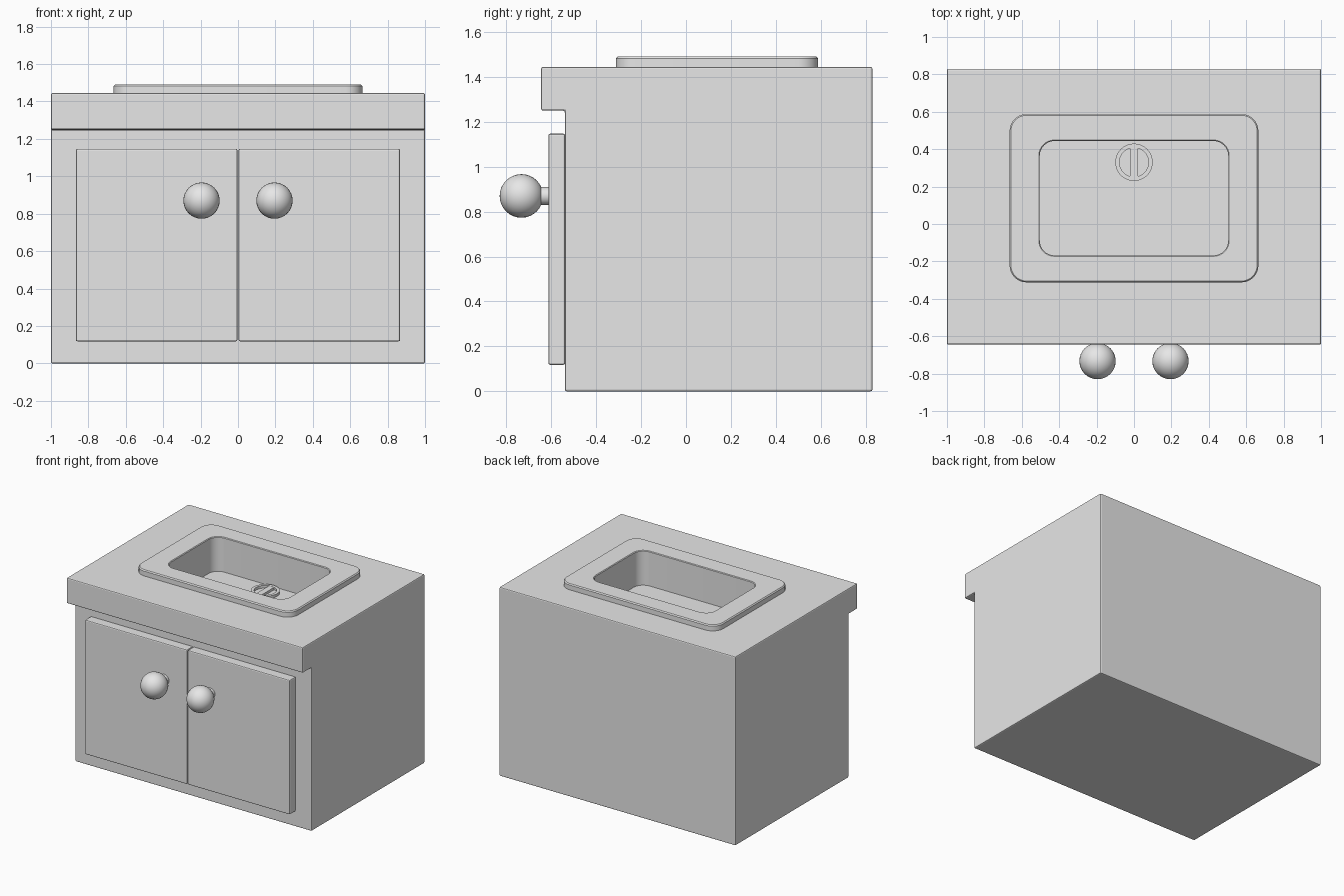
import bpy, bmesh, math
from mathutils import Matrix, Vector

cube = bpy.data.objects.get("Cube")
if cube:
    bpy.data.objects.remove(cube, do_unlink=True)

GREY = (0.8, 0.8, 0.8, 1)
grey = bpy.data.materials.new("plain_grey")
grey.use_nodes = True
grey.diffuse_color = GREY
grey.node_tree.nodes["Principled BSDF"].inputs["Base Color"].default_value = GREY


def finish(name, bm, bevel=0, smooth=True):
    """Turn a bmesh into an object, with optional bevelled edges."""
    bmesh.ops.recalc_face_normals(bm, faces=bm.faces)
    mesh = bpy.data.meshes.new(name)
    bm.to_mesh(mesh)
    bm.free()
    mesh.materials.append(grey)
    ob = bpy.data.objects.new(name, mesh)
    bpy.context.collection.objects.link(ob)
    if bevel:
        mod = ob.modifiers.new("bevel", 'BEVEL')
        mod.width, mod.segments = bevel, 2
        mod.limit_method = 'ANGLE'
    if smooth:
        bpy.ops.object.select_all(action='DESELECT')
        ob.select_set(True)
        bpy.context.view_layer.objects.active = ob
        bpy.ops.object.shade_smooth_by_angle(angle=math.radians(35))
    return ob


def box(name, lo, hi, bevel=0):
    lo, hi = Vector(lo), Vector(hi)
    bm = bmesh.new()
    bmesh.ops.create_cube(bm, size=1)
    bmesh.ops.scale(bm, vec=hi - lo, verts=bm.verts)
    bmesh.ops.translate(bm, vec=(lo + hi) / 2, verts=bm.verts)
    return finish(name, bm, bevel, smooth=False)


def rounded_loop(bm, hx, hy, r, z, cy, steps=8):
    """Ring of vertices around a rounded rectangle."""
    ring = []
    for k, (sx, sy) in enumerate([(1, 1), (-1, 1), (-1, -1), (1, -1)]):
        for i in range(steps + 1):
            a = math.pi / 2 * (k + i / steps)
            ring.append(bm.verts.new((sx * (hx - r) + r * math.cos(a),
                                      cy + sy * (hy - r) + r * math.sin(a), z)))
    return ring


def loft(bm, rings):
    for a, b in zip(rings, rings[1:]):
        n = len(a)
        for i in range(n):
            j = (i + 1) % n
            bm.faces.new((a[i], a[j], b[j], b[i]))


# Cabinet with overhanging counter, extruded from its side profile
profile = [(-0.54, 0), (0.83, 0), (0.83, 1.445), (-0.645, 1.445), (-0.645, 1.25), (-0.54, 1.25)]
bm = bmesh.new()
side = bm.faces.new([bm.verts.new((-1, y, z)) for y, z in profile])
new = bmesh.ops.extrude_face_region(bm, geom=[side])["geom"]
bmesh.ops.translate(bm, vec=(2, 0, 0), verts=[v for v in new if isinstance(v, bmesh.types.BMVert)])
cabinet = finish("cabinet_and_counter", bm, bevel=0.008, smooth=False)

# Hole for the basin
CY = 0.138
FLOOR = 1.225
bm = bmesh.new()
rings = [rounded_loop(bm, 0.52, 0.322, 0.09, z, CY) for z in (FLOOR - 0.015, 1.6)]
loft(bm, rings)
bm.faces.new(rings[0])
bm.faces.new(rings[1])
cutter = finish("basin_cutter", bm, smooth=False)
cutter.hide_render = True
cutter.hide_set(True)
cut = cabinet.modifiers.new("basin_hole", 'BOOLEAN')
cut.object = cutter
cut.operation = 'DIFFERENCE'
cut.solver = 'EXACT'

# Sink: raised rim, straight walls and flat floor in one surface
bm = bmesh.new()
rings = [rounded_loop(bm, hx, hy, r, z, CY) for hx, hy, r, z in [
    (0.665, 0.45, 0.09, 1.44),
    (0.665, 0.45, 0.09, 1.482),
    (0.658, 0.443, 0.083, 1.49),
    (0.509, 0.311, 0.084, 1.49),
    (0.504, 0.306, 0.08, 1.485),
    (0.504, 0.306, 0.08, FLOOR)]]
loft(bm, rings)
bm.faces.new(rings[-1])
finish("sink", bm)

# Drain: ring with a crossbar
DY, DZ = 0.33, FLOOR + 0.02
bm = bmesh.new()
rings = []
for r, z in [(0.1, FLOOR), (0.1, DZ), (0.078, DZ), (0.078, FLOOR)]:
    rings.append(bmesh.ops.create_circle(bm, segments=32, radius=r,
                 matrix=Matrix.Translation((0, DY, z)))["verts"])
loft(bm, rings)
finish("drain_ring", bm)
box("drain_crossbar", (-0.022, DY - 0.08, FLOOR), (0.022, DY + 0.08, DZ - 0.001))

# Doors and knobs on both sides
for label, s in (("left", 1), ("right", -1)):
    x0, x1 = sorted((s * 0.003, s * 0.867))
    box(label + "_door", (x0, -0.613, 0.118), (x1, -0.538, 1.147), bevel=0.008)

    turn = Matrix.Rotation(math.pi / 2, 4, 'X')
    bm = bmesh.new()
    bmesh.ops.create_uvsphere(bm, u_segments=32, v_segments=16, radius=0.097,
                              matrix=Matrix.Translation((s * 0.195, -0.733, 0.87)) @ turn)
    finish(label + "_knob", bm)
    bm = bmesh.new()
    bmesh.ops.create_cone(bm, cap_ends=True, segments=24, radius1=0.04, radius2=0.04, depth=0.1,
                          matrix=Matrix.Translation((s * 0.195, -0.65, 0.87)) @ turn)
    finish(label + "_knob_stem", bm)
